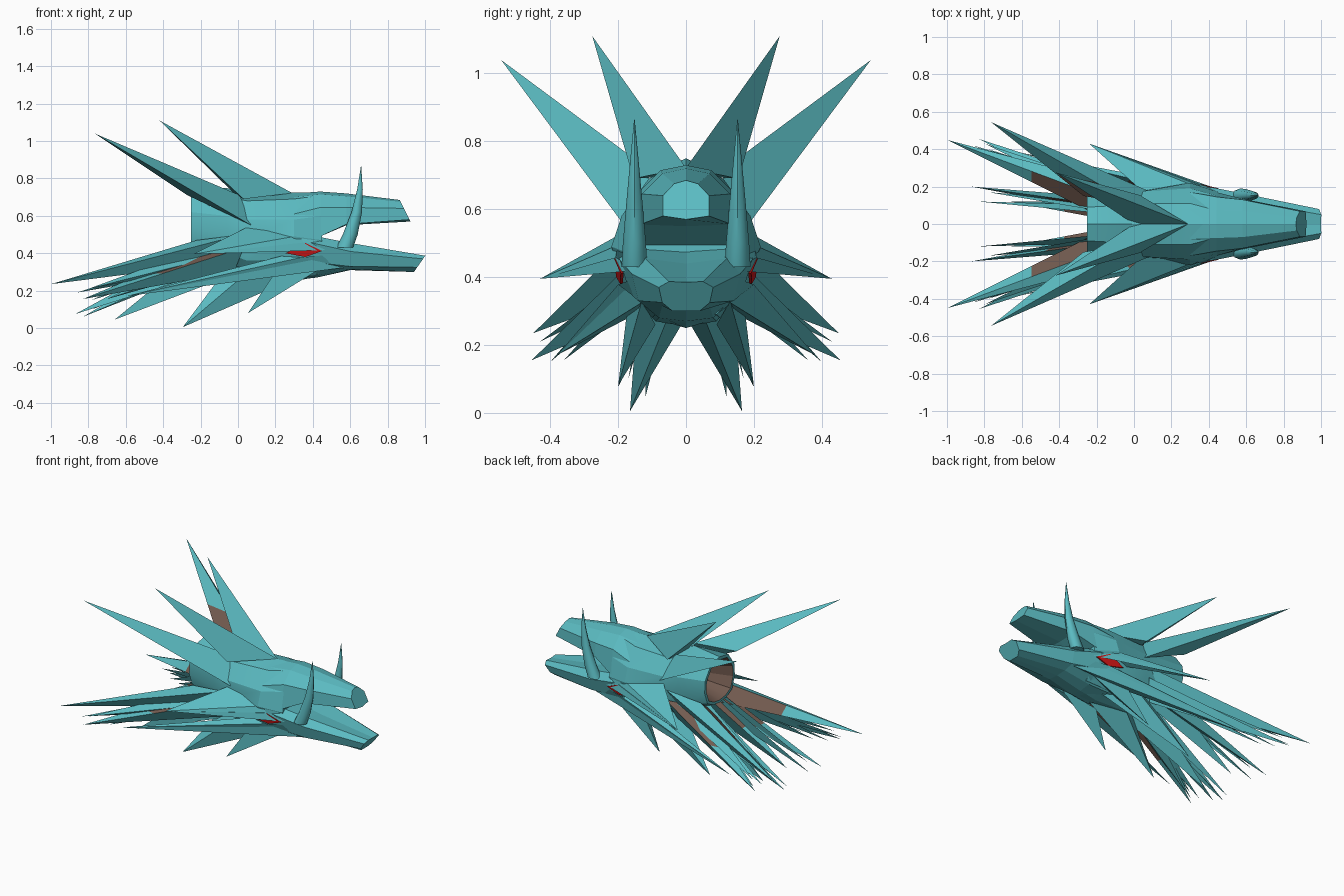
import bpy, bmesh, math
from mathutils import Vector

if "Cube" in bpy.data.objects:
    bpy.data.objects.remove(bpy.data.objects["Cube"])


def mat(name, col):
    m = bpy.data.materials.new(name)
    m.diffuse_color = (*col, 1)
    m.use_nodes = True
    m.node_tree.nodes["Principled BSDF"].inputs["Base Color"].default_value = m.diffuse_color
    return m


TEAL = mat("teal scales", (0.105, 0.50, 0.54))
BROWN = mat("brown inner hide", (0.17, 0.105, 0.08))
RED = mat("red eye", (0.68, 0.008, 0.008))


def finish(name, bm, mats=(TEAL, BROWN), smooth=None):
    bmesh.ops.recalc_face_normals(bm, faces=bm.faces)
    me = bpy.data.meshes.new(name)
    bm.to_mesh(me)
    bm.free()
    for m in mats:
        me.materials.append(m)
    ob = bpy.data.objects.new(name, me)
    bpy.context.collection.objects.link(ob)
    if smooth:
        bpy.context.view_layer.objects.active = ob
        ob.select_set(True)
        bpy.ops.object.shade_smooth_by_angle(angle=math.radians(smooth))
        ob.select_set(False)
    return ob


def bridge(bm, rings):
    """Skin a list of closed vertex rings; returns first and last cap."""
    n = len(rings[0])
    for a, b in zip(rings, rings[1:]):
        for i in range(n):
            j = (i + 1) % n
            bm.faces.new((a[i], a[j], b[j], b[i]))
    return bm.faces.new(rings[0]), bm.faces.new(rings[-1])


def loft(name, sections, hollow=False, smooth=None):
    """sections: (x, slant, half outline of (y, z) from top centre to bottom centre)"""
    bm = bmesh.new()
    rings = []
    for x, s, half in sections:
        full = half + [(-y, z) for y, z in half[-2:0:-1]]
        ztop = half[0][1]
        rings.append([bm.verts.new((x + s * (ztop - z), y, z)) for y, z in full])
    if hollow:
        # tapered brown cup set into the back end
        c = sum((v.co for v in rings[0]), Vector()) / len(rings[0])
        cup = []
        for dx, k in ((0, .88), (.14, .55)):
            cup.append([bm.verts.new(c + (v.co - c) * k + Vector((dx, 0, 0))) for v in rings[0]])
        back, _ = bridge(bm, [cup[1], cup[0]] + rings)
        for f in bm.faces:
            if all(v in cup[0] or v in cup[1] for v in f.verts):
                f.material_index = 1
    else:
        bridge(bm, rings)
    return finish(name, bm, smooth=smooth)


def spike(name, base, tip, brown=(), split=0.4, sides=(1, -1)):
    """Pyramid from base loop to tip; listed sides are brown up to the split."""
    for s in sides:
        bm = bmesh.new()
        flip = Vector((1, s, 1))
        b = [Vector(p) * flip for p in base]
        t = Vector(tip) * flip
        lo = [bm.verts.new(p) for p in b]
        mid = [bm.verts.new(p.lerp(t, split)) for p in b]
        top = bm.verts.new(t)
        bm.faces.new(lo)
        n = len(b)
        for i in range(n):
            j = (i + 1) % n
            f = bm.faces.new((lo[i], lo[j], mid[j], mid[i]))
            f.material_index = int(i in brown)
            bm.faces.new((mid[i], mid[j], top))
        finish(name + ("_left" if s > 0 else "_right"), bm)


# skull with hollow neck opening
loft("skull", [
    (-0.25, 0, [(0, .725), (.09, .71), (.155, .62), (.16, .54), (.13, .46), (.07, .43), (0, .42)]),
    (-0.06, 0, [(0, .75), (.10, .70), (.165, .60), (.17, .50), (.145, .40), (.08, .34), (0, .32)]),
    (0.05, 0, [(0, .70), (.11, .68), (.175, .58), (.18, .48), (.15, .36), (.08, .28), (0, .26)]),
    (0.30, 0, [(0, .725), (.11, .69), (.19, .58), (.22, .49), (.18, .37), (.10, .28), (0, .25)]),
    (0.45, 0, [(0, .725), (.07, .71), (.15, .60), (.17, .47), (.155, .36), (.09, .29), (0, .28)]),
], hollow=True, smooth=22)

# two halves of the open mouth
loft("upper_jaw", [
    (0.30, 0, [(0, .72), (.08, .70), (.17, .61), (.19, .49), (0, .48)]),
    (0.44, 0, [(0, .73), (.075, .715), (.145, .645), (.17, .49), (0, .49)]),
    (0.58, 0, [(0, .72), (.07, .705), (.13, .645), (.135, .555), (0, .55)]),
    (0.865, .5, [(0, .685), (.035, .675), (.068, .64), (.068, .58), (0, .57)]),
])
loft("snout", [
    (0.28, 0, [(0, .48), (.16, .50), (.205, .48), (.165, .36), (.09, .27), (0, .255)]),
    (0.42, 0, [(0, .48), (.15, .49), (.195, .45), (.165, .35), (.08, .28), (0, .27)]),
    (0.60, 0, [(0, .44), (.12, .455), (.16, .41), (.14, .33), (.07, .315), (0, .31)]),
    (1.00, -.7, [(0, .385), (.05, .387), (.08, .37), (.07, .325), (.04, .30), (0, .30)]),
])

# curved fangs
for s in (1, -1):
    bm = bmesh.new()
    rings = []
    for x, z, r in ((.57, .43, .045), (.60, .50, .04), (.635, .62, .028), (.652, .74, .015), (.658, .865, .001)):
        rings.append([bm.verts.new((x + r * math.cos(a), s * .152 + r * .85 * math.sin(a), z))
                      for a in (k * math.pi / 4 for k in range(8))])
    bridge(bm, rings)
    finish("fang_left" if s > 0 else "fang_right", bm, smooth=50)

# eyes: thin diamond plates
for s in (1, -1):
    bm = bmesh.new()
    outline = ((.255, .206, .40), (.36, .211, .455), (.45, .192, .412), (.36, .194, .38))
    rings = [[bm.verts.new((x, s * (y - d), z)) for x, y, z in outline] for d in (0, .008)]
    bridge(bm, rings)
    finish("eye_left" if s > 0 else "eye_right", bm, mats=(RED,))

# big crown spikes
spike("crown_spike", [(.29, 0, .722), (.03, .155, .69), (0, 0, .70)], (-.42, .276, 1.11))
rear = [(.07, .18, .55), (.01, .10, .71), (-.27, .15, .71)]
spike("rear_spike", rear, (-.765, .545, 1.04), sides=(-1,))
spike("rear_spike", rear, (-.765, .545, 1.04), brown=(1,), split=.28, sides=(1,))

# brow and cheek spikes around the eye
spike("brow_spike", [(.58, .14, .42), (.33, .20, .495), (.05, .17, .54), (.22, .185, .43), (.36, .208, .458)],
      (-.24, .43, .395), split=.1)
spike("cheek_spike", [(.58, .14, .40), (.34, .20, .378), (.23, .185, .385), (.20, .15, .29), (.58, .13, .325)],
      (-.60, .38, .17), brown=(2,), split=.3)

# throat spikes
spike("chin_spike", [(.46, .13, .33), (.22, .17, .33), (.22, .09, .26)], (.053, .20, .08))
spike("throat_spike", [(.30, .06, .265), (.10, .14, .34), (-.06, .09, .32), (.05, .01, .265)], (-.295, .165, .005))
spike("neck_low_spike", [(.04, .11, .31), (-.20, .12, .42), (-.18, .03, .39)], (-.66, .12, .045), brown=(1,))

# long neck frill: broad spikes with brown inner sides
spike("frill_upper", [(.02, .18, .50), (-.22, .16, .47), (-.22, .06, .39), (-.10, .14, .35)],
      (-1.0, .45, .235), brown=(1, 2), split=.42)
spike("frill_middle", [(.03, .175, .43), (-.20, .13, .42), (-.02, .12, .30)],
      (-.83, .455, .155), brown=(0, 1), split=.5)
spike("frill_lower", [(.00, .13, .35), (-.22, .11, .43), (-.12, .06, .36)], (-.87, .20, .075), brown=(1,))

# thin frill quills
quills = ((-.86, .42, .19), (-.80, .43, .21), (-.78, .40, .15), (-.70, .36, .155), (-.83, .12, .06), (-.78, .17, .10))
for k, tip in enumerate(quills):
    y = tip[1] * .25 + .05
    z = .36 + .02 * (k % 3)
    spike("quill_%d" % (k + 1), [(-.05, y + .02, z + .02), (-.20, y - .02, z + .05), (-.12, y, z - .04)], tip)
